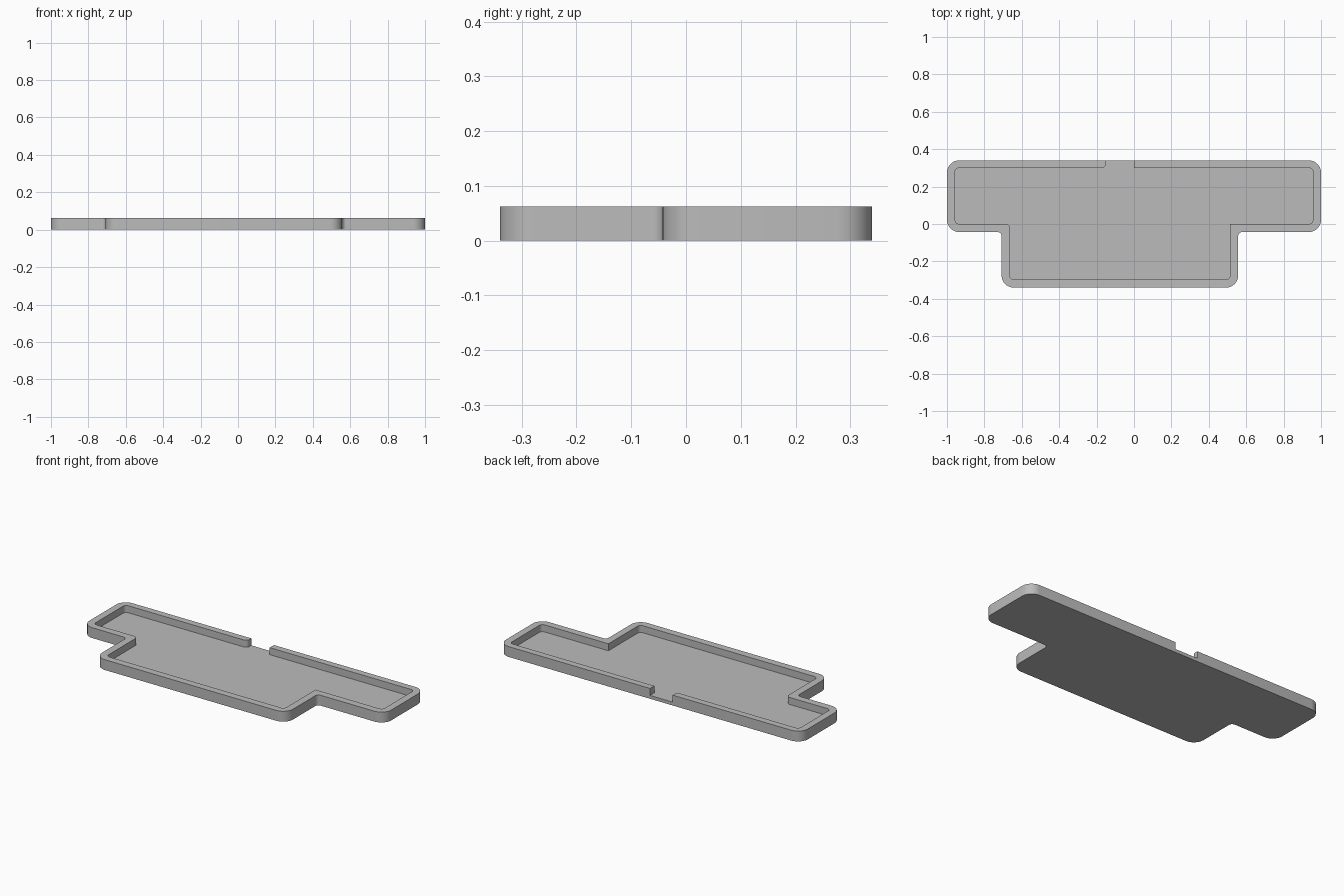
import bpy
import bmesh
import math
from mathutils import Vector

cube = bpy.data.objects.get("Cube")
if cube:
    bpy.data.objects.remove(cube, do_unlink=True)

HEIGHT, FLOOR = 0.062, 0.02
STEPS = 8

grey = bpy.data.materials.new("plain grey")
grey.use_nodes = True
grey.diffuse_color = (0.5, 0.5, 0.5, 1)
grey.node_tree.nodes["Principled BSDF"].inputs["Base Color"].default_value = (0.5, 0.5, 0.5, 1)


def rounded(corners):
    """Outline through (x, y, radius) corners, each replaced by a circular arc."""
    points = []
    for i, (x, y, r) in enumerate(corners):
        c = Vector((x, y))
        if r == 0:
            points.append(c)
            continue
        a = (Vector(corners[i - 1][:2]) - c).normalized()
        b = (Vector(corners[(i + 1) % len(corners)][:2]) - c).normalized()
        centre = c + (a + b) * r
        for k in range(STEPS + 1):
            t = k / STEPS * math.pi / 2
            points.append(centre - b * r * math.cos(t) - a * r * math.sin(t))
    return points


def prism(name, corners, bottom, top):
    """Solid made by extruding a rounded outline upwards."""
    bm = bmesh.new()
    face = bm.faces.new([bm.verts.new((p.x, p.y, bottom)) for p in rounded(corners)])
    extruded = bmesh.ops.extrude_face_region(bm, geom=[face], use_keep_orig=True)["geom"]
    verts = [v for v in extruded if isinstance(v, bmesh.types.BMVert)]
    bmesh.ops.translate(bm, verts=verts, vec=(0, 0, top - bottom))
    bmesh.ops.recalc_face_normals(bm, faces=bm.faces)
    mesh = bpy.data.meshes.new(name)
    bm.to_mesh(mesh)
    bm.free()
    mesh.materials.append(grey)
    obj = bpy.data.objects.new(name, mesh)
    bpy.context.collection.objects.link(obj)
    return obj


# Outer body: wide bar with a narrower, off-centre front extension
R, r = 0.065, 0.022
tray = prism("tray", [
    (-1, 0.34, R), (-1, -0.043, R), (-0.708, -0.043, r), (-0.708, -0.34, R),
    (0.557, -0.34, R), (0.557, -0.043, r), (1, -0.043, R), (1, 0.34, R)], 0, HEIGHT)

# Pocket, running out through the back wall as a notch
pocket = prism("pocket_cutter", [
    (-0.957, 0.3, r), (-0.957, 0, r), (-0.664, 0, r), (-0.664, -0.297, r),
    (0.514, -0.297, r), (0.514, 0, 0), (0.957, 0, r), (0.957, 0.3, r),
    (0, 0.3, 0), (0, 0.5, 0), (-0.15, 0.5, 0), (-0.15, 0.3, r)], FLOOR, 0.2)
pocket.hide_render = True

cut = tray.modifiers.new("pocket", "BOOLEAN")
cut.operation = "DIFFERENCE"
cut.solver = "EXACT"
cut.object = pocket

bpy.ops.object.select_all(action="DESELECT")
tray.select_set(True)
bpy.context.view_layer.objects.active = tray
bpy.ops.object.modifier_apply(modifier="pocket")
bpy.data.objects.remove(pocket, do_unlink=True)
bpy.ops.object.shade_smooth_by_angle(angle=math.radians(30))
